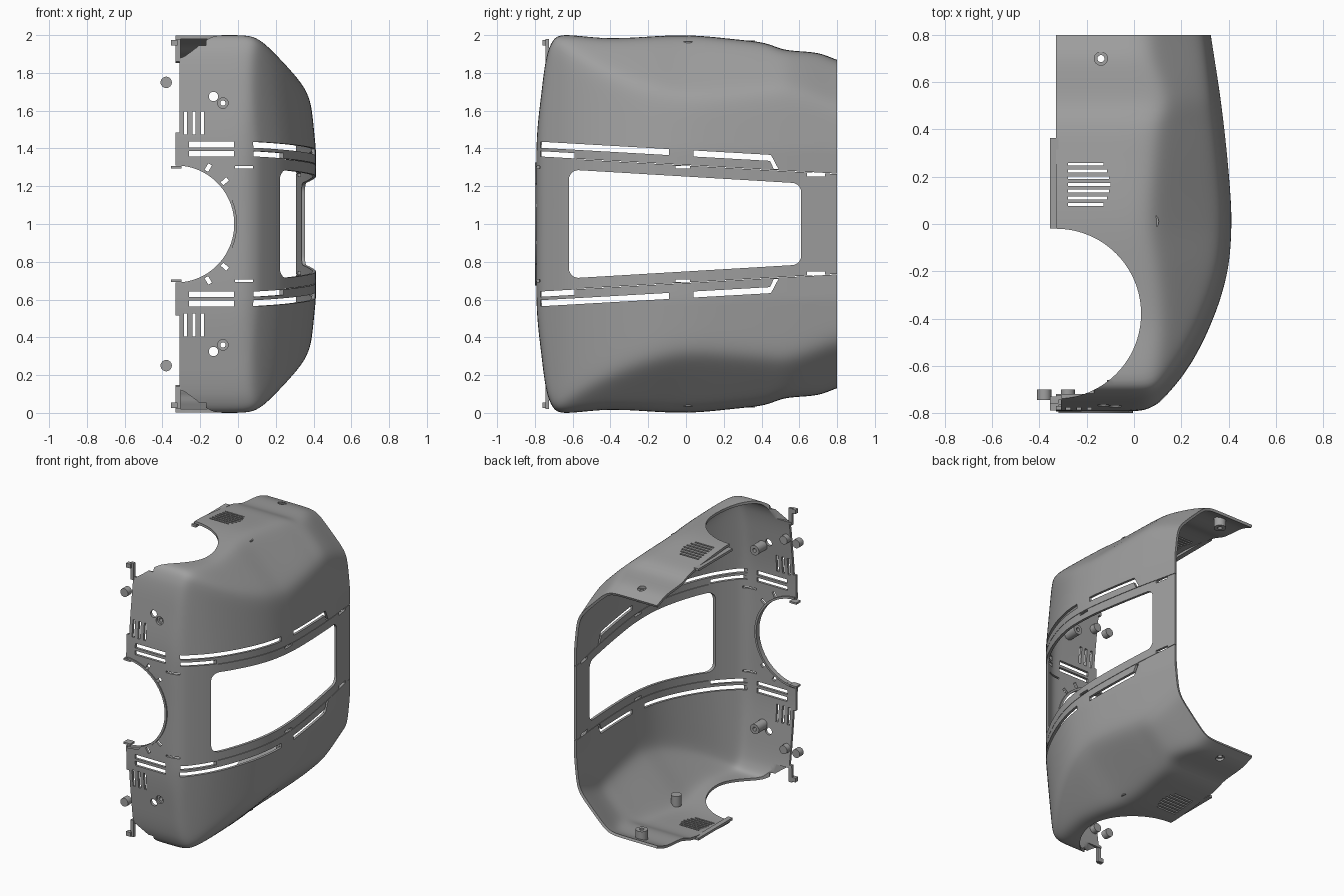
import bpy, bmesh, math

if "Cube" in bpy.data.objects:
    bpy.data.objects.remove(bpy.data.objects["Cube"], do_unlink=True)

grey = bpy.data.materials.new("plain grey")
grey.use_nodes = True
grey.diffuse_color = (0.35, 0.35, 0.35, 1)
grey.node_tree.nodes["Principled BSDF"].inputs["Base Color"].default_value = (0.35, 0.35, 0.35, 1)


def make(name, bm):
    mesh = bpy.data.meshes.new(name)
    bm.to_mesh(mesh)
    bm.free()
    mesh.materials.append(grey)
    ob = bpy.data.objects.new(name, mesh)
    bpy.context.collection.objects.link(ob)
    return ob


def smooth(ob):
    bpy.ops.object.select_all(action='DESELECT')
    ob.select_set(True)
    bpy.context.view_layer.objects.active = ob
    bpy.ops.object.shade_smooth_by_angle(angle=math.radians(30))


def place(axis, u, v, a):
    return ((a, u, v), (u, a, v), (u, v, a))[axis]


def prism(bm, axis, pts, lo, hi, both=True):
    """Extruded outline along an axis, optionally mirrored about z = 1."""
    for flip in ((False, True) if both else (False,)):
        rings = []
        for a in (lo, hi):
            ps = [place(axis, u, v, a) for u, v in pts]
            rings.append([bm.verts.new((x, y, 2 - z if flip else z)) for x, y, z in ps])
        n = len(pts)
        bm.faces.new(rings[0])
        bm.faces.new(rings[1][::-1])
        for i in range(n):
            j = (i + 1) % n
            bm.faces.new((rings[0][i], rings[1][i], rings[1][j], rings[0][j]))
    bmesh.ops.recalc_face_normals(bm, faces=bm.faces)


def tube(bm, axis, c, r, r_in, lo, hi, n=24):
    """Hollow boss, mirrored about z = 1."""
    for flip in (False, True):
        rings = []
        for rad, a in ((r, lo), (r, hi), (r_in, hi), (r_in, lo)):
            ps = [place(axis, u, v, a) for u, v in circle(c, rad, n)]
            rings.append([bm.verts.new((x, y, 2 - z if flip else z)) for x, y, z in ps])
        for k in range(4):
            A, B = rings[k], rings[(k + 1) % 4]
            for i in range(n):
                j = (i + 1) % n
                bm.faces.new((A[i], A[j], B[j], B[i]))
    bmesh.ops.recalc_face_normals(bm, faces=bm.faces)


def rect(u0, u1, v0, v1):
    return [(u0, v0), (u1, v0), (u1, v1), (u0, v1)]


def circle(c, r, n=24):
    return [(c[0] + r * math.cos(2 * math.pi * i / n), c[1] + r * math.sin(2 * math.pi * i / n)) for i in range(n)]


def curve(pts):
    """Smooth interpolation through a few points."""
    n = len(pts)
    m = []
    for i in range(n):
        a, b = pts[max(i - 1, 0)], pts[min(i + 1, n - 1)]
        m.append((b[1] - a[1]) / (b[0] - a[0]))

    def f(t):
        t = min(max(t, pts[0][0]), pts[-1][0])
        i = 0
        while i < n - 2 and t > pts[i + 1][0]:
            i += 1
        (x0, y0), (x1, y1) = pts[i], pts[i + 1]
        h = x1 - x0
        s = (t - x0) / h
        return ((1 + 2 * s) * (1 - s) ** 2 * y0 + s * (1 - s) ** 2 * h * m[i]
                + s * s * (3 - 2 * s) * y1 + s * s * (s - 1) * h * m[i + 1])
    return f


# Shell form: side plan, front lean, roof line and sloping shoulder
side_x = curve([(-.8, .05), (-.75, .115), (-.6, .235), (-.4, .335), (-.2, .395), (0, .412), (.2, .402), (.5, .37), (.8, .325)])
front_y = curve([(1, -.792), (1.44, -.79), (1.7, -.765), (1.9, -.735), (2.02, -.69)])
roof_z = curve([(-.8, 2.0), (-.65, 2.005), (-.4, 1.988), (0, 2.002), (.3, 1.977), (.42, 1.96), (.52, 1.927), (.7, 1.907), (.8, 1.872)])
shoulder = curve([(-.8, 2.08), (-.6, 2.1), (-.4, 2.1), (-.2, 2.09), (0, 2.07), (.4, 2.06), (.55, 2.045), (.8, 1.93)])
K = 50


def field(x, y, z):
    vals = (x - side_x(y) + 0.1 * max(0, z - 1.4), front_y(z) - y,
            z - roof_z(y), (x + z - shoulder(y)) / math.sqrt(2))
    top = max(vals)
    return top + math.log(sum(math.exp(K * (v - top)) for v in vals)) / K


ORIGIN = (-0.33, 0.8, 1.0)
SIZE = (0.75, -1.6, 1.0)


def hit(a, b, c):
    """Surface point along a ray from the open corner of the shell."""
    d = (a * SIZE[0], b * SIZE[1], c * SIZE[2])
    lo, hi = 0.0, 1.4
    for _ in range(20):
        t = (lo + hi) / 2
        if field(*(o + t * e for o, e in zip(ORIGIN, d))) < 0:
            lo = t
        else:
            hi = t
    return [o + lo * e for o, e in zip(ORIGIN, d)]


bm = bmesh.new()
NX, NY, NZ = 40, 56, 36
for nu, nv, fn in ((NX, NZ, lambda u, v: (u, 1, v)), (NY, NZ, lambda u, v: (1, u, v)), (NX, NY, lambda u, v: (u, v, 1))):
    pts = [[hit(*fn(i / nu, j / nv)) for j in range(nv + 1)] for i in range(nu + 1)]
    for s in (1, -1):
        g = [[bm.verts.new((p[0], p[1], 1 + s * (p[2] - 1))) for p in row] for row in pts]
        for i in range(nu):
            for j in range(nv):
                bm.faces.new((g[i][j], g[i + 1][j], g[i + 1][j + 1], g[i][j + 1]))
bmesh.ops.remove_doubles(bm, verts=bm.verts, dist=1e-5)
peak = max(v.co.z for v in bm.verts) - 1
for v in bm.verts:
    v.co.z = 1 + (v.co.z - 1) / peak
bmesh.ops.recalc_face_normals(bm, faces=bm.faces)
if max(bm.faces, key=lambda f: f.calc_center_median().x).normal.x < 0:
    bmesh.ops.reverse_faces(bm, faces=bm.faces)
shell = make("shell", bm)
solid = shell.modifiers.new("thickness", 'SOLIDIFY')
solid.thickness = 0.018
solid.offset = -1


# Main openings
def seam(y, drop=0.0):
    return 1.44 - 0.057 * (y + 0.78) - drop


def strip(y0, y1, d0, d1):
    return [(y0, seam(y0, d0)), (y1, seam(y1, d0)), (y1, seam(y1, d1)), (y0, seam(y0, d1))]


A = bmesh.new()
prism(A, 1, circle((-0.33, 1), 0.31, 96), -0.9, -0.6, False)      # front round opening
prism(A, 2, circle((-0.33, -0.38), 0.36, 96), 1.88, 2.2)          # roof and floor round openings
window = []
for cy, cz, a0 in ((.56, 1.168, 0), (-.57, 1.235, 90), (-.57, .765, 180), (.56, .832, 270)):
    for k in range(7):
        a = math.radians(a0 + 15 * k)
        window.append((cy + .05 * math.cos(a), cz + .05 * math.sin(a)))
prism(A, 0, window, 0.05, 0.6, False)
prism(A, 1, rect(-.26, -.02, 1.405, 1.437), -.9, -.6)             # front slits
prism(A, 1, rect(-.26, -.02, 1.357, 1.386), -.9, -.6)
prism(A, 0, strip(-.77, -.09, .004, .036), .05, .6)               # side slits
prism(A, 0, strip(-.77, -.59, .054, .082), .05, .6)
prism(A, 0, [(.04, seam(.04, .004)), (.45, seam(.45, .004)), (.49, 1.29), (.465, 1.29),
             (.445, seam(.445, .036)), (.04, seam(.04, .036))], .05, .6)
prism(A, 0, rect(-.055, .02, 1.293, 1.308), .05, .6)
prism(A, 0, rect(.64, .735, 1.252, 1.271), .05, .6)
for x in (-.278, -.233, -.188):                                   # front vents
    prism(A, 1, rect(x - .009, x + .009, 1.475, 1.595), -.9, -.6)
for i, end in enumerate((-.13, -.115, -.105, -.10, -.105, -.115, -.13)):   # roof and floor vents
    y = .082 + .0285 * i
    prism(A, 2, rect(-.28, end, y - .006, y + .006), 1.75, 2.2)
prism(A, 1, circle((-.13, 1.675), .025), -.9, -.6)                # screw holes
prism(A, 1, circle((-.08, 1.64), .028), -.9, -.6)
prism(A, 2, circle((-.14, .70), .028), 1.7, 2.1)

# Secondary notches
B = bmesh.new()
for deg in (41, 60):
    c, s = math.cos(math.radians(deg)), math.sin(math.radians(deg))
    prism(B, 1, [(-.33 + r * c - w * s, 1 + r * s + w * c) for r, w in
                 ((.325, -.011), (.365, -.011), (.365, .011), (.325, .011))], -.9, -.6)
prism(B, 1, rect(-.015, .08, 1.294, 1.306), -.9, -.65)
prism(B, 1, rect(-.4, -.31, 1.485, 1.86), -.9, -.6)
prism(B, 1, rect(-.4, -.17, 1.945, 2.1), -.9, -.6)
prism(B, 0, strip(-.58, .9, .083, .086), .05, .6)

cutters = [make("main_cutter", A), make("notch_cutter", B)]
for c in cutters:
    c.hide_render = True
    mod = shell.modifiers.new(c.name, 'BOOLEAN')
    mod.operation = 'DIFFERENCE'
    mod.solver = 'EXACT'
    mod.object = c
bpy.context.view_layer.objects.active = shell
for mod in list(shell.modifiers):
    bpy.ops.object.modifier_apply(modifier=mod.name)
for c in cutters:
    bpy.data.objects.remove(c, do_unlink=True)
smooth(shell)

# Raised rim round the front opening
bm = bmesh.new()
arc = [math.radians(-88 + 176 * i / 48) for i in range(49)]
prism(bm, 1, [(-.33 + .31 * math.cos(a), 1 + .31 * math.sin(a)) for a in arc]
      + [(-.33 + .325 * math.cos(a), 1 + .325 * math.sin(a)) for a in reversed(arc)], -.80, -.765, False)
smooth(make("opening_rim", bm))

# Screw bosses
bm = bmesh.new()
tube(bm, 1, (-.08, 1.64), .035, .014, -.757, -.66)
smooth(make("front_bosses", bm))
bm = bmesh.new()
tube(bm, 2, (-.14, .70), .04, .015, 1.82, 1.89)
smooth(make("rear_bosses", bm))
bm = bmesh.new()
prism(bm, 2, circle((.07, .01), .035), 1.89, 1.965)
smooth(make("inner_posts", bm))

# Locating pins
bm = bmesh.new()
for x in (-.38, -.28):
    prism(bm, 1, circle((x, 1.75), .03), -.745, -.70)
smooth(make("locating_pins", bm))

# Joining lips along the open edge
bm = bmesh.new()
prism(bm, 2, rect(-.355, -.32, -.02, .365), 1.955, 1.972)
make("edge_lips", bm)
bm = bmesh.new()
prism(bm, 1, rect(-.355, -.30, 1.293, 1.306), -.79, -.74)
prism(bm, 1, rect(-.33, -.305, 1.86, 1.98), -.745, -.725)
prism(bm, 1, rect(-.355, -.32, 1.945, 1.975), -.76, -.73)
make("front_tabs", bm)
